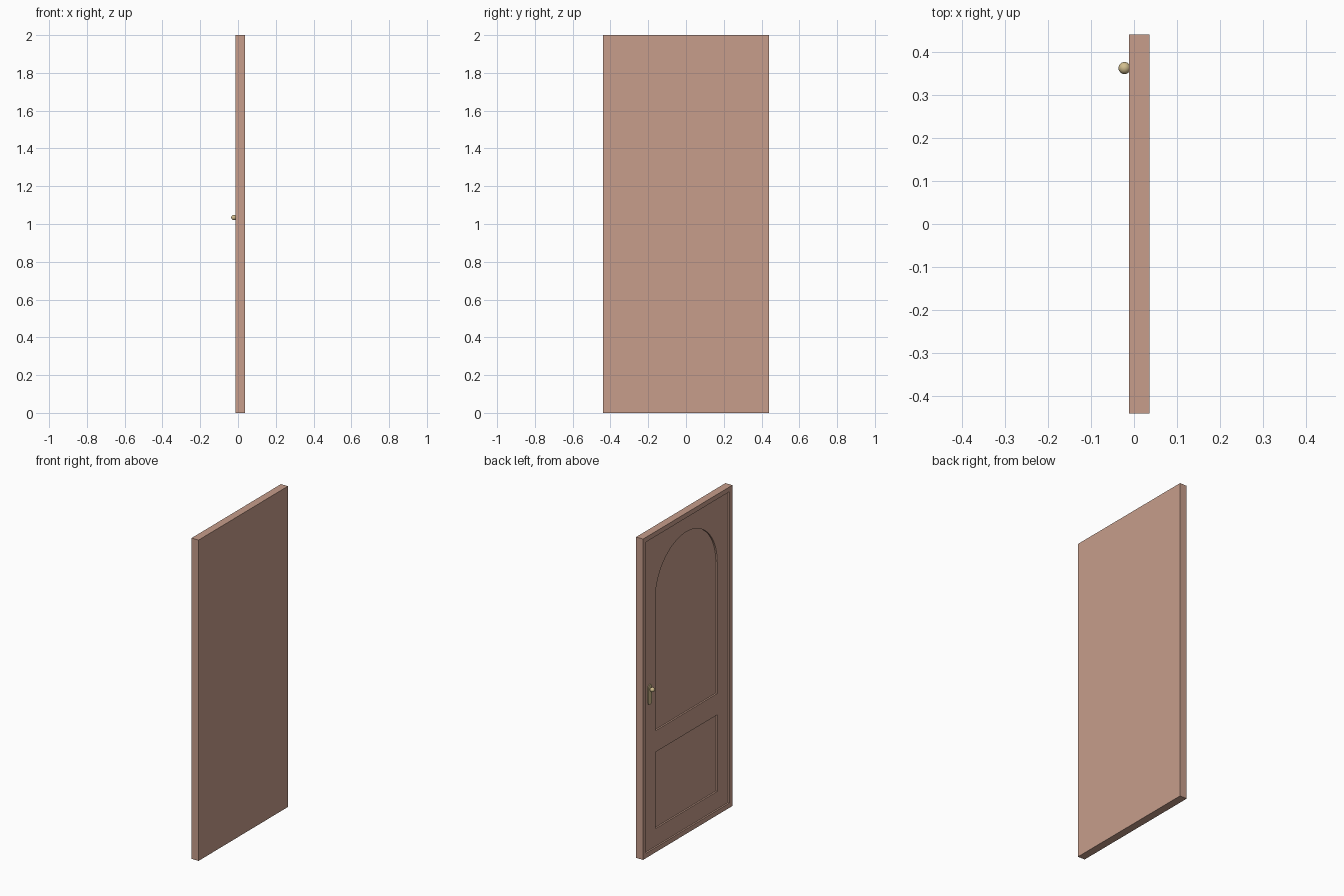
import bpy, bmesh, math
from mathutils import Matrix

if "Cube" in bpy.data.objects:
    bpy.data.objects.remove(bpy.data.objects["Cube"])

BACK, FACE = 0.036, -0.012      # slab extents in x
LEAF, PANEL = -0.002, 0.008     # recess depths on the -x side
KNOB_Y, KNOB_Z = 0.362, 1.034


def material(name, rgb):
    m = bpy.data.materials.new(name)
    m.diffuse_color = (*rgb, 1)
    m.use_nodes = True
    m.node_tree.nodes["Principled BSDF"].inputs["Base Color"].default_value = m.diffuse_color
    return m


wood = material("wood", (0.57, 0.34, 0.26))
brass = material("brass", (0.64, 0.51, 0.27))


def finish(name, bm, mat):
    bmesh.ops.recalc_face_normals(bm, faces=bm.faces)
    me = bpy.data.meshes.new(name)
    bm.to_mesh(me)
    bm.free()
    me.materials.append(mat)
    ob = bpy.data.objects.new(name, me)
    bpy.context.collection.objects.link(ob)
    return ob


def prism(name, outline, x0, x1, mat):
    """Extrude a (y, z) outline from x0 to x1."""
    bm = bmesh.new()
    face = bm.faces.new([bm.verts.new((x0, y, z)) for y, z in outline])
    ext = bmesh.ops.extrude_face_region(bm, geom=[face])
    verts = [v for v in ext["geom"] if isinstance(v, bmesh.types.BMVert)]
    bmesh.ops.translate(bm, verts=verts, vec=(x1 - x0, 0, 0))
    return finish(name, bm, mat)


def rect(half, z0, z1):
    return [(-half, z0), (half, z0), (half, z1), (-half, z1)]


def arch(half, z0, spring, n=40):
    pts = [(-half, z0), (half, z0)]
    for i in range(n + 1):
        a = math.pi * i / n
        pts.append((half * math.cos(a), spring + half * math.sin(a)))
    return pts


def smooth(ob):
    bpy.ops.object.select_all(action="DESELECT")
    bpy.context.view_layer.objects.active = ob
    ob.select_set(True)
    bpy.ops.object.shade_smooth_by_angle(angle=math.radians(30))


# Door slab with raised border, recessed leaf and two sunken panels
door = prism("door", rect(0.44, 0, 2), FACE, BACK, wood)
cuts = [
    prism("leaf_cutter", rect(0.412, 0.03, 1.97), FACE - 0.02, LEAF, wood),
    prism("arch_cutter", arch(0.305, 0.75, 1.569), FACE - 0.02, PANEL, wood),
    prism("lower_cutter", rect(0.305, 0.14, 0.617), FACE - 0.02, PANEL, wood),
]
bpy.context.view_layer.objects.active = door
for c in cuts:
    mod = door.modifiers.new(c.name, "BOOLEAN")
    mod.operation, mod.solver, mod.object = "DIFFERENCE", "EXACT", c
    bpy.ops.object.modifier_apply(modifier=mod.name)
for c in cuts:
    bpy.data.objects.remove(c)
smooth(door)

# Handle plate with rounded ends
plate_pts = []
for centre, start in ((1.045, 0), (0.955, math.pi)):
    for i in range(13):
        a = start + math.pi * i / 12
        plate_pts.append((KNOB_Y + 0.018 * math.cos(a), centre + 0.018 * math.sin(a)))
smooth(prism("handle_plate", plate_pts, LEAF - 0.005, LEAF + 0.001, brass))

# Knob stem and ball
bm = bmesh.new()
turn = Matrix.Translation((-0.01, KNOB_Y, KNOB_Z)) @ Matrix.Rotation(math.pi / 2, 4, "Y")
bmesh.ops.create_cone(bm, cap_ends=True, segments=20, radius1=0.007, radius2=0.007,
                      depth=0.012, matrix=turn)
smooth(finish("knob_stem", bm, brass))

bm = bmesh.new()
bmesh.ops.create_uvsphere(bm, u_segments=24, v_segments=14, radius=0.014,
                          matrix=Matrix.Translation((-0.022, KNOB_Y, KNOB_Z)))
smooth(finish("knob", bm, brass))
